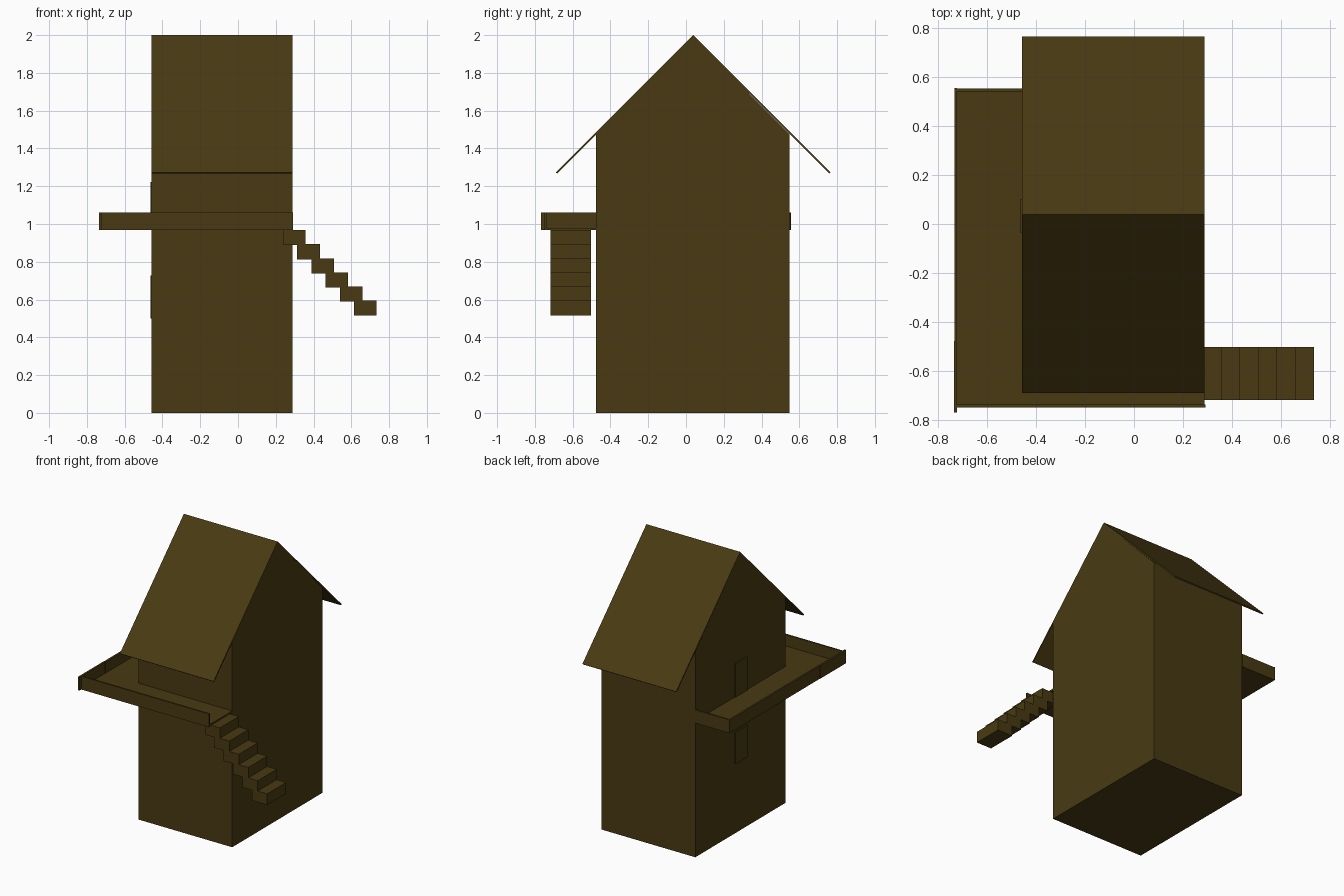
import bpy, bmesh

if "Cube" in bpy.data.objects:
    bpy.data.objects.remove(bpy.data.objects["Cube"])

wood = bpy.data.materials.new("dark_wood")
wood.diffuse_color = (0.065, 0.042, 0.006, 1)
wood.use_nodes = True
wood.node_tree.nodes["Principled BSDF"].inputs["Base Color"].default_value = wood.diffuse_color


def finish(name, bm):
    bmesh.ops.recalc_face_normals(bm, faces=bm.faces[:])
    me = bpy.data.meshes.new(name)
    bm.to_mesh(me)
    bm.free()
    me.materials.append(wood)
    ob = bpy.data.objects.new(name, me)
    bpy.context.collection.objects.link(ob)
    return ob


def extrude_x(name, profile, x0, x1):
    """Extrude a y-z outline along x."""
    bm = bmesh.new()
    face = bm.faces.new([bm.verts.new((x0, y, z)) for y, z in profile])
    ext = bmesh.ops.extrude_face_region(bm, geom=[face])
    for v in ext["geom"]:
        if isinstance(v, bmesh.types.BMVert):
            v.co.x = x1
    return finish(name, bm)


def box(name, x0, x1, y0, y1, z0, z1):
    return extrude_x(name, [(y0, z0), (y1, z0), (y1, z1), (y0, z1)], x0, x1)


X0, X1 = -0.457, 0.288        # house width
Y0, Y1 = -0.477, 0.547        # house depth
RIDGE, EAVE = 0.038, 1.475    # ridge position, top of the walls

# Three stacked storeys
storey = EAVE / 3
for i in range(3):
    box(f"storey_{i + 1}", X0, X1, Y0, Y1, i * storey, (i + 1) * storey)

# Gable block and thin overhanging roof slopes
extrude_x("gable", [(Y0, EAVE), (Y1, EAVE), (RIDGE, 1.987)], X0, X1)
for name, s in (("roof_front", -1), ("roof_back", 1)):
    extrude_x(name, [(RIDGE, 2.0), (RIDGE + s * 0.727, 1.273),
                     (RIDGE + s * 0.72, 1.267), (RIDGE, 1.986)], X0, X1)

# Wrap-around balcony floor
box("balcony_floor_front", -0.733, X1, -0.748, Y0, 0.967, 0.98)
box("balcony_floor_side", -0.733, X0, Y0, 0.55, 0.967, 0.98)

# Balcony parapets, open at the stair end
box("parapet_front", -0.733, 0.292, -0.748, -0.736, 0.967, 1.062)
box("parapet_side", -0.733, -0.721, Y0, 0.555, 0.967, 1.062)
box("parapet_corner", -0.735, -0.722, -0.768, Y0, 0.967, 1.062)
box("parapet_back", -0.733, X0, 0.54, 0.552, 0.967, 1.062)

# Stair of overlapping blocks
for i in range(6):
    x, z = 0.238 + i * 0.0752, 0.968 - i * 0.0747
    box(f"step_{i + 1}", x, x + 0.12, -0.717, -0.502, z - 0.08, z)

# Doors on the left side
for name, z0, z1 in (("door_lower", 0.50, 0.728), ("door_upper", 0.98, 1.222)):
    box(name, -0.464, X0 + 0.005, -0.035, 0.1, z0, z1)
